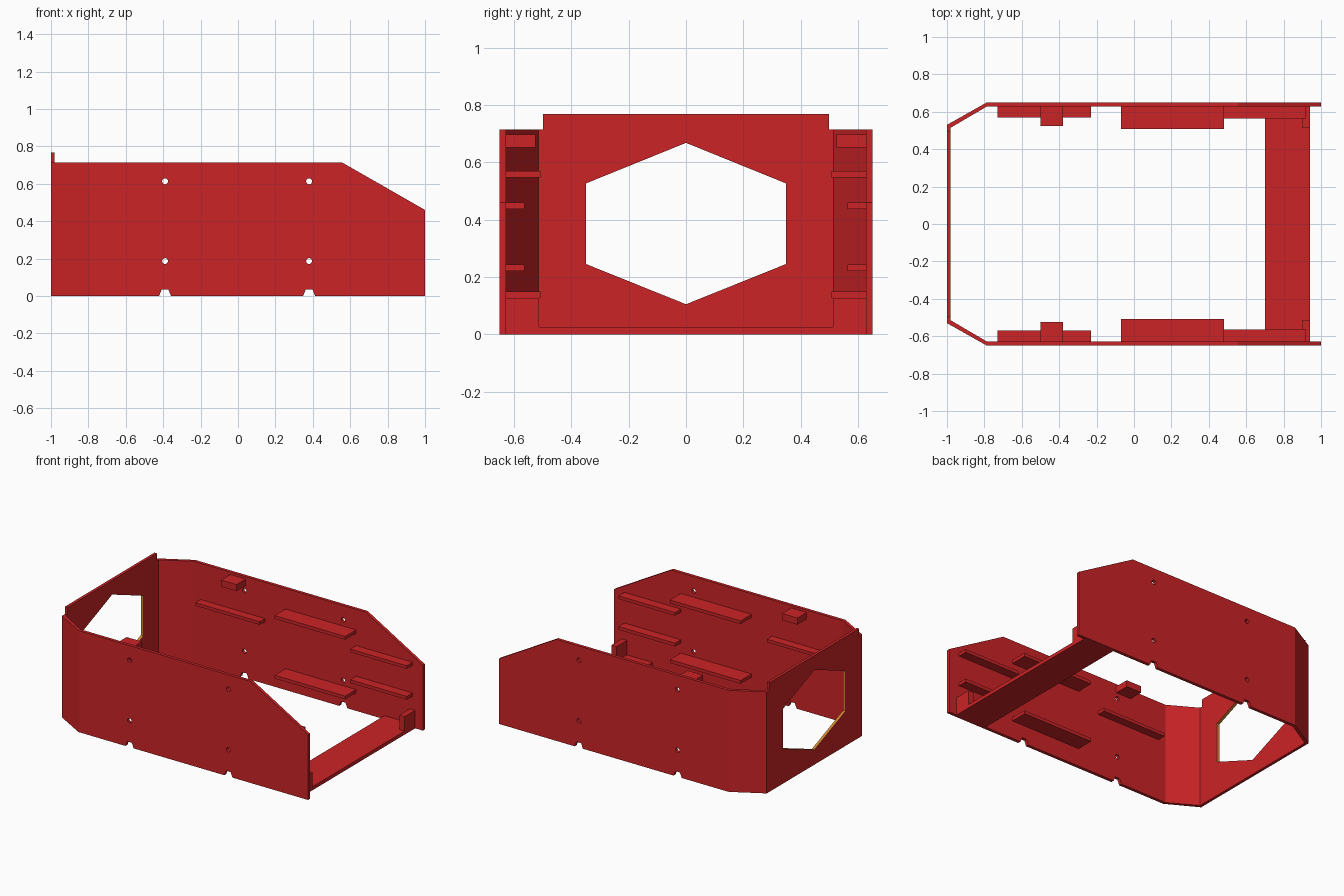
import bpy, bmesh, math
from mathutils import Matrix

if "Cube" in bpy.data.objects:
    bpy.data.objects.remove(bpy.data.objects["Cube"])


def material(name, color):
    m = bpy.data.materials.new(name)
    m.diffuse_color = (*color, 1)
    m.use_nodes = True
    m.node_tree.nodes["Principled BSDF"].inputs["Base Color"].default_value = m.diffuse_color
    return m


RED = material("red", (0.60, 0.017, 0.019))
ORANGE = material("orange", (0.65, 0.25, 0.03))


def finish(name, bm, mats=(RED,)):
    bmesh.ops.remove_doubles(bm, verts=bm.verts, dist=0.0002)
    bmesh.ops.recalc_face_normals(bm, faces=bm.faces)
    mesh = bpy.data.meshes.new(name)
    bm.to_mesh(mesh)
    bm.free()
    for m in mats:
        mesh.materials.append(m)
    for p in mesh.polygons:
        p.use_smooth = False
    obj = bpy.data.objects.new(name, mesh)
    bpy.context.collection.objects.link(obj)
    return obj


def plate(name, loops, thickness, matrix, mats=(RED,)):
    """Flat panel from an outline plus hole loops, placed by a matrix."""
    curve = bpy.data.curves.new(name + "_outline", 'CURVE')
    curve.dimensions = '2D'
    curve.fill_mode = 'BOTH'
    curve.extrude = thickness / 2
    for loop in loops:
        s = curve.splines.new('POLY')
        s.points.add(len(loop) - 1)
        for p, (u, v) in zip(s.points, loop):
            p.co = (u, v, 0, 1)
        s.use_cyclic_u = True
    temp = bpy.data.objects.new(name + "_outline", curve)
    bpy.context.collection.objects.link(temp)
    bpy.context.view_layer.update()
    dg = bpy.context.evaluated_depsgraph_get()
    mesh = bpy.data.meshes.new_from_object(temp.evaluated_get(dg))
    bm = bmesh.new()
    bm.from_mesh(mesh)
    for f in bm.faces:
        f.material_index = 0
    bm.transform(matrix)
    bpy.data.objects.remove(temp)
    bpy.data.curves.remove(curve)
    bpy.data.meshes.remove(mesh)
    return finish(name, bm, mats)


def box(name, x, y, z):
    bm = bmesh.new()
    bmesh.ops.create_cube(bm, size=1)
    for v in bm.verts:
        v.co = [(r[0] + r[1]) / 2 + c * (r[1] - r[0]) for r, c in zip((x, y, z), v.co)]
    return finish(name, bm)


def circle(u, v, r, n=12):
    return [(u + r * math.cos(2 * math.pi * i / n), v + r * math.sin(2 * math.pi * i / n))
            for i in range(n)]


# Side wall outline with bottom notches and screw holes
side = [(-0.787, 0)]
for cx in (-0.39, 0.38):
    side += [(cx - 0.032, 0), (cx - 0.018, 0.035), (cx + 0.018, 0.035), (cx + 0.032, 0)]
side += [(1, 0), (1, 0.46), (0.555, 0.715), (-0.787, 0.715)]
holes = [circle(x, z, 0.016) for x in (-0.39, 0.38) for z in (0.187, 0.613)]

# Shelves and blocks on each inner wall: name, x range, inner y, z range
fittings = [
    ("upper_wide_shelf", (-0.07, 0.48), 0.507, (0.547, 0.57)),
    ("lower_wide_shelf", (-0.07, 0.48), 0.507, (0.127, 0.15)),
    ("upper_front_shelf", (0.48, 0.92), 0.563, (0.438, 0.46)),
    ("lower_front_shelf", (0.48, 0.92), 0.563, (0.221, 0.244)),
    ("rear_shelf", (-0.73, -0.23), 0.57, (0.438, 0.46)),
    ("top_block", (-0.5, -0.38), 0.525, (0.652, 0.698)),
    ("floor_bracket", (0.9, 0.94), 0.512, (0.0, 0.127)),
]

for s, label in ((-1, "near"), (1, "far")):
    plate(label + "_side_wall", [side] + holes, 0.022,
          Matrix.Translation((0, s * 0.639, 0)) @ Matrix.Rotation(math.pi / 2, 4, 'X'))

    # Angled corner panel between side and back wall
    bm = bmesh.new()
    plan = [(-0.787, 0.65), (-1, 0.53), (-1, 0.515), (-0.98, 0.515), (-0.787, 0.628)]
    face = bm.faces.new([bm.verts.new((x, s * y, 0)) for x, y in plan])
    ext = bmesh.ops.extrude_face_region(bm, geom=[face])
    for g in ext["geom"]:
        if isinstance(g, bmesh.types.BMVert):
            g.co.z = 0.715
    finish(label + "_corner_panel", bm)

    for name, x, inner, z in fittings:
        box(label + "_" + name, x, sorted((s * inner, s * 0.632)), z)

# Back wall with raised lip and hexagonal opening
back = [(-0.515, 0), (0.515, 0), (0.515, 0.715), (0.498, 0.715), (0.498, 0.768),
        (-0.498, 0.768), (-0.498, 0.715), (-0.515, 0.715)]
hexagon = [(0, 0.105), (0.348, 0.245), (0.348, 0.527), (0, 0.668),
           (-0.348, 0.527), (-0.348, 0.245)]
to_back = Matrix(((0, 0, 1, -0.99), (1, 0, 0, 0), (0, 1, 0, 0), (0, 0, 0, 1)))
wall = plate("back_wall", [back, hexagon], 0.02, to_back, (RED, ORANGE))

# Orange rim inside the opening
for p in wall.data.polygons:
    if abs(p.normal.x) < 0.5 and abs(p.center.y) < 0.4 and 0.05 < p.center.z < 0.7:
        p.material_index = 1

# Floor strip joining the open front ends
box("floor_strip", (0.7, 0.94), (-0.632, 0.632), (0, 0.025))
